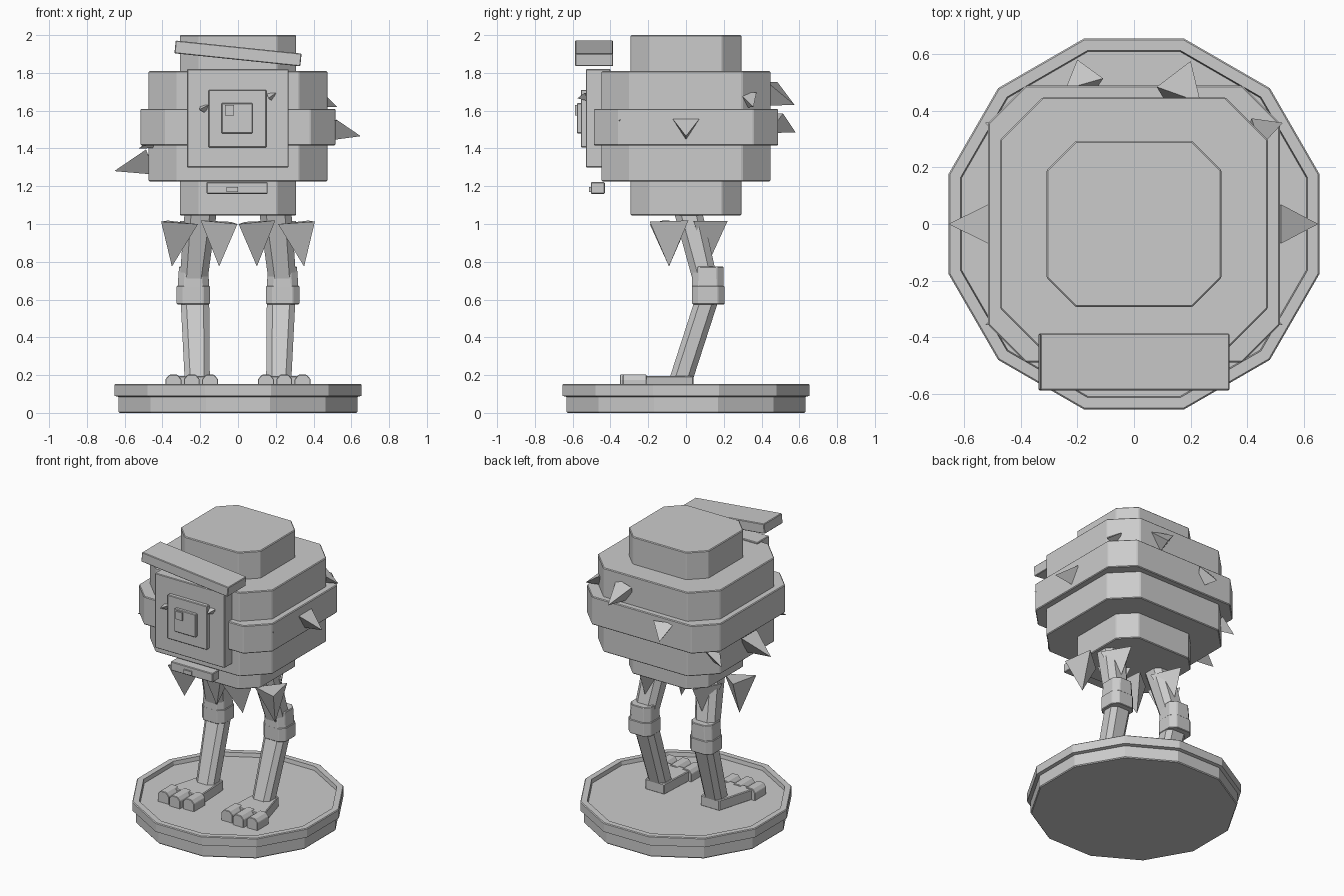
import bpy
import bmesh
from math import cos, sin, pi, radians
from mathutils import Vector, Matrix

cube = bpy.data.objects.get("Cube")
if cube:
    bpy.data.objects.remove(cube, do_unlink=True)

GREY = (0.6, 0.6, 0.6, 1)
clay = bpy.data.materials.new("plain grey")
clay.use_nodes = True
clay.diffuse_color = GREY
clay.node_tree.nodes["Principled BSDF"].inputs["Base Color"].default_value = GREY


def finish(name, bm, bevel=0.0):
    bmesh.ops.recalc_face_normals(bm, faces=bm.faces)
    mesh = bpy.data.meshes.new(name)
    bm.to_mesh(mesh)
    bm.free()
    mesh.materials.append(clay)
    obj = bpy.data.objects.new(name, mesh)
    bpy.context.collection.objects.link(obj)
    if bevel:
        mod = obj.modifiers.new("edge", 'BEVEL')
        mod.width, mod.segments = bevel, 1
    return obj


def loft(name, rings, bevel=0.0):
    """Skin a stack of equal-length rings and cap both ends."""
    bm = bmesh.new()
    loops = [[bm.verts.new(p) for p in ring] for ring in rings]
    n = len(loops[0])
    for a, b in zip(loops, loops[1:]):
        for i in range(n):
            j = (i + 1) % n
            bm.faces.new((a[i], a[j], b[j], b[i]))
    bm.faces.new(loops[0][::-1])
    bm.faces.new(loops[-1])
    return finish(name, bm, bevel)


def section(x, y, z, hx, hy, c):
    """Rectangle with cut corners at height z."""
    pts = []
    for sx, sy in ((1, 1), (-1, 1), (-1, -1), (1, -1)):
        pair = [(x + sx * hx, y + sy * (hy - c), z), (x + sx * (hx - c), y + sy * hy, z)]
        pts += pair if sx * sy > 0 else pair[::-1]
    return pts


def block(name, hx, hy, c, z0, z1):
    return loft(name, [section(0, 0, z, hx, hy, c) for z in (z0, z1)], 0.005)


def box(name, x0, x1, y0, y1, z0, z1, bevel=0.004):
    return loft(name, [[(x0, y0, z), (x1, y0, z), (x1, y1, z), (x0, y1, z)] for z in (z0, z1)], bevel)


def spike(name, base, tip, r, ref=(0, 0, -1)):
    """Three-sided thorn with one base corner towards ref."""
    base, tip = Vector(base), Vector(tip)
    axis = (tip - base).normalized()
    u = Vector(ref) - axis * axis.dot(Vector(ref))
    u.normalize()
    v = axis.cross(u)
    bm = bmesh.new()
    ring = [bm.verts.new(base + r * (cos(a) * u + sin(a) * v)) for a in (0, 2 * pi / 3, 4 * pi / 3)]
    top = bm.verts.new(tip)
    for i in range(3):
        bm.faces.new((ring[i], ring[(i + 1) % 3], top))
    bm.faces.new(ring[::-1])
    return finish(name, bm)


# Twelve-sided base with a raised rim
def twelve(apothem, z):
    r = apothem / cos(pi / 12)
    return [(r * cos(pi / 12 + i * pi / 6), r * sin(pi / 12 + i * pi / 6), z) for i in range(12)]


profile = [(0.628, 0), (0.633, 0.006), (0.633, 0.085), (0.655, 0.09), (0.655, 0.147),
           (0.65, 0.152), (0.612, 0.152), (0.608, 0.125)]
loft("base", [twelve(a, z) for a, z in profile])

# Body
block("core", 0.308, 0.293, 0.102, 1.045, 2.0)
block("torso", 0.473, 0.447, 0.15, 1.225, 1.81)
block("belt", 0.515, 0.488, 0.132, 1.415, 1.61)

# Stepped face panels
box("face_panel", -0.27, 0.268, -0.53, -0.40, 1.30, 1.82)
box("eye_frame", -0.155, 0.15, -0.557, -0.52, 1.405, 1.71)
box("eye", -0.087, 0.077, -0.578, -0.54, 1.48, 1.64)
box("eye_glint", -0.07, -0.02, -0.588, -0.57, 1.575, 1.63, 0)
box("jaw", -0.166, 0.157, -0.504, -0.43, 1.16, 1.222)
box("tooth", -0.06, 0, -0.514, -0.49, 1.17, 1.197, 0)
brow = box("brow", -0.335, 0.335, -0.587, -0.386, -0.034, 0.034)
brow.matrix_world = Matrix.Translation((0, 0, 1.903)) @ Matrix.Rotation(radians(5.9), 4, 'Y')

# Thorns on the body
thorns = [
    ("right_thorn", (-0.47, 0, 1.35), (-0.655, 0, 1.28), 0.095),
    ("left_thorn", (0.505, 0, 1.517), (0.65, 0, 1.465), 0.08),
    ("back_upper_thorn", (0.15, 0.435, 1.71), (0.2, 0.575, 1.63), 0.095),
    ("back_belt_thorn", (-0.17, 0.475, 1.55), (-0.2, 0.58, 1.485), 0.08),
    ("left_corner_thorn", (0.42, 0.32, 1.67), (0.525, 0.357, 1.62), 0.06),
    ("right_corner_thorn", (-0.42, 0.32, 1.37), (-0.525, 0.357, 1.31), 0.06),
    ("left_front_thorn", (0.47, -0.325, 1.56), (0.525, -0.357, 1.547), 0.024),
    ("right_front_thorn", (-0.455, -0.32, 1.43), (-0.525, -0.357, 1.40), 0.03),
    ("right_face_thorn", (-0.175, -0.525, 1.615), (-0.205, -0.565, 1.605), 0.03),
    ("left_face_thorn", (0.178, -0.525, 1.68), (0.16, -0.575, 1.665), 0.03),
]
for thorn in thorns:
    spike(*thorn)

# Legs, knees, feet and the hanging thorns around each hip
for side, s in (("left", 1), ("right", -1)):
    loft(side + "_thigh", [section(s * 0.24, 0.115, 0.65, 0.072, 0.065, 0.035),
                           section(s * 0.198, 0.012, 1.06, 0.085, 0.075, 0.035)])
    loft(side + "_shin", [section(s * 0.215, -0.035, 0.15, 0.066, 0.063, 0.03),
                          section(s * 0.23, 0.13, 0.66, 0.077, 0.063, 0.03)])
    loft(side + "_knee_lower", [section(s * 0.237, 0.118, 0.575, 0.088, 0.086, 0.035),
                                section(s * 0.237, 0.118, 0.672, 0.088, 0.086, 0.035)], 0.004)
    loft(side + "_knee_upper", [section(s * 0.237, 0.116, 0.66, 0.083, 0.084, 0.035),
                                section(s * 0.234, 0.116, 0.775, 0.078, 0.082, 0.035)], 0.004)

    # Foot plate widens towards three toes
    loft(side + "_foot", [[(s * 0.14, 0.04, z), (s * 0.285, 0.04, z),
                           (s * 0.365, -0.24, z), (s * 0.125, -0.24, z)] for z in (0.122, 0.195)], 0.005)
    for k in (-1, 0, 1):
        x = s * (0.245 + k * 0.097)
        reach = -0.35 + 0.015 * abs(k)
        toe = [[(x - 0.042, y, 0.122), (x + 0.042, y, 0.122), (x + 0.042, y, 0.178),
                (x + 0.022, y, 0.202), (x - 0.022, y, 0.202), (x - 0.042, y, 0.178)]
               for y in (-0.21, reach)]
        loft(side + "_toe", toe, 0.003)

    for cx, cy, deg in ((0.33, -0.10, -50), (0.08, -0.10, 230), (0.205, 0.10, 90)):
        out = (s * cos(radians(deg)), sin(radians(deg)), 0)
        spike(side + "_hip_thorn", (s * cx, cy, 1.01), (s * (cx + 0.02), cy + 0.01, 0.775), 0.12, out)
